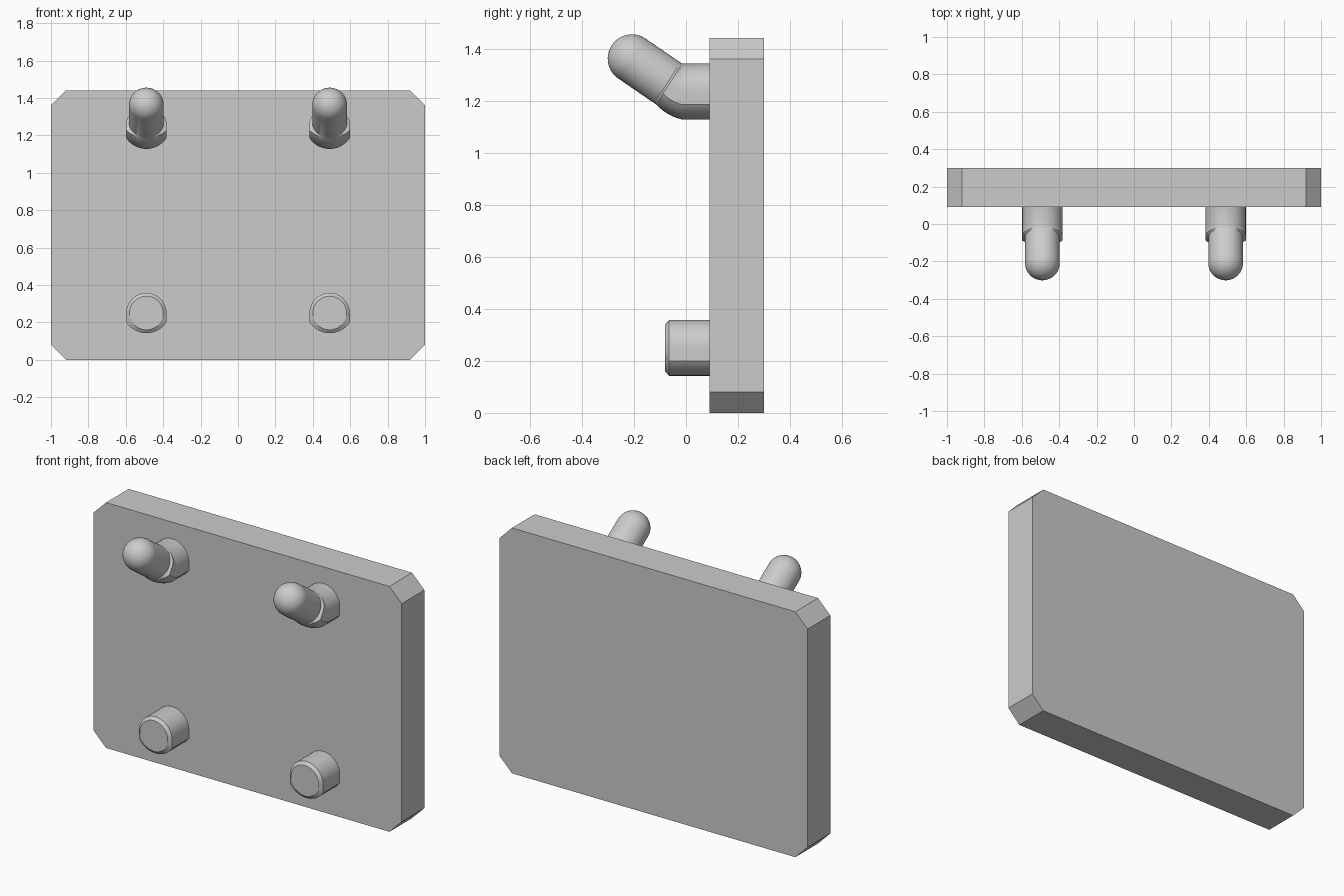
import bpy, bmesh, math
from mathutils import Vector

cube = bpy.data.objects.get("Cube")
if cube:
    bpy.data.objects.remove(cube, do_unlink=True)

grey = bpy.data.materials.new("plain grey")
grey.use_nodes = True
colour = (0.6, 0.6, 0.6, 1)
grey.diffuse_color = colour
grey.node_tree.nodes["Principled BSDF"].inputs["Base Color"].default_value = colour

R, ROD = 0.1075, 0.093      # peg and rod radii
BACK = 0.09                 # front face of the panel
SEG = 48


def finish(name, bm, smooth=True):
    bmesh.ops.recalc_face_normals(bm, faces=bm.faces)
    mesh = bpy.data.meshes.new(name)
    bm.to_mesh(mesh)
    bm.free()
    obj = bpy.data.objects.new(name, mesh)
    bpy.context.collection.objects.link(obj)
    mesh.materials.append(grey)
    if smooth:
        bpy.ops.object.select_all(action='DESELECT')
        obj.select_set(True)
        bpy.context.view_layer.objects.active = obj
        bpy.ops.object.shade_smooth_by_angle(angle=math.radians(24))
    return obj


def circle(r):
    return [(r * math.cos(2 * math.pi * i / SEG), r * math.sin(2 * math.pi * i / SEG))
            for i in range(SEG)]


def keyed_section():
    # Round on top, short straight sides, shallow arc below
    drop, half = 0.05, SEG // 2
    sag = R - drop
    big = (R * R + sag * sag) / (2 * sag)
    spread = math.asin(R / big)
    pts = [p for p in circle(R)[:half + 1]]
    n = half - 2
    for i in range(n + 1):
        a = -spread + 2 * spread * i / n
        pts.append((big * math.sin(a), big - R - big * math.cos(a)))
    return pts[:SEG]


def ring(section, centre, angle=0, height=1.0):
    # Section perpendicular to a direction tilted up from -y
    up = Vector((0, math.sin(angle), math.cos(angle)))
    return [Vector(centre) + Vector((x, 0, 0)) + up * z * height for x, z in section]


def loft(name, rings):
    bm = bmesh.new()
    loops = [[bm.verts.new(p) for p in r] for r in rings]
    for a, b in zip(loops, loops[1:]):
        for i in range(SEG):
            j = (i + 1) % SEG
            bm.faces.new((a[i], a[j], b[j], b[i]))
    bm.faces.new(loops[0])
    bm.faces.new(loops[-1])
    return finish(name, bm)


# Panel with clipped corners
bm = bmesh.new()
W, H, C = 1.0, 1.44, 0.08
outline = [(C - W, 0), (W - C, 0), (W, C), (W, H - C),
           (W - C, H), (C - W, H), (-W, H - C), (-W, C)]
face = bm.faces.new([bm.verts.new((x, BACK, z)) for x, z in outline])
ext = bmesh.ops.extrude_face_region(bm, geom=[face])
bmesh.ops.translate(bm, vec=(0, 0.21, 0),
                    verts=[v for v in ext["geom"] if isinstance(v, bmesh.types.BMVert)])
finish("panel", bm, smooth=False)

keyed = keyed_section()
TILT = math.radians(32.5)
for side, x in (("right", -0.49), ("left", 0.49)):
    # Short lower peg with chamfered end
    z = 0.25
    loft(side + "_lower_peg", [ring(keyed, (x, BACK, z)), ring(keyed, (x, -0.065, z)),
                               ring(circle(0.09), (x, -0.08, z))])

    # Upper hook: straight base, elbow turning about its top edge, rod, round tip
    z = 1.235
    pivot = Vector((x, -0.015, z + R))
    rings = [ring(keyed, (x, BACK, z))]
    for i in range(7):
        t = i / 6
        a = TILT * t
        h = 1 + (ROD / R - 1) * t
        up = Vector((0, math.sin(a), math.cos(a)))
        rings.append(ring(keyed, pivot - up * R * h, a, h))
    out = Vector((0, -math.cos(TILT), math.sin(TILT)))
    start = pivot - up * ROD
    tip = Vector((x, -0.208, 1.362))
    rings.append(ring(circle(ROD), start + out * 0.008, TILT))
    for i in range(10):
        b = math.radians(88) * i / 9
        rings.append(ring(circle(ROD * math.cos(b)), tip + out * ROD * math.sin(b), TILT))
    loft(side + "_upper_hook", rings)
